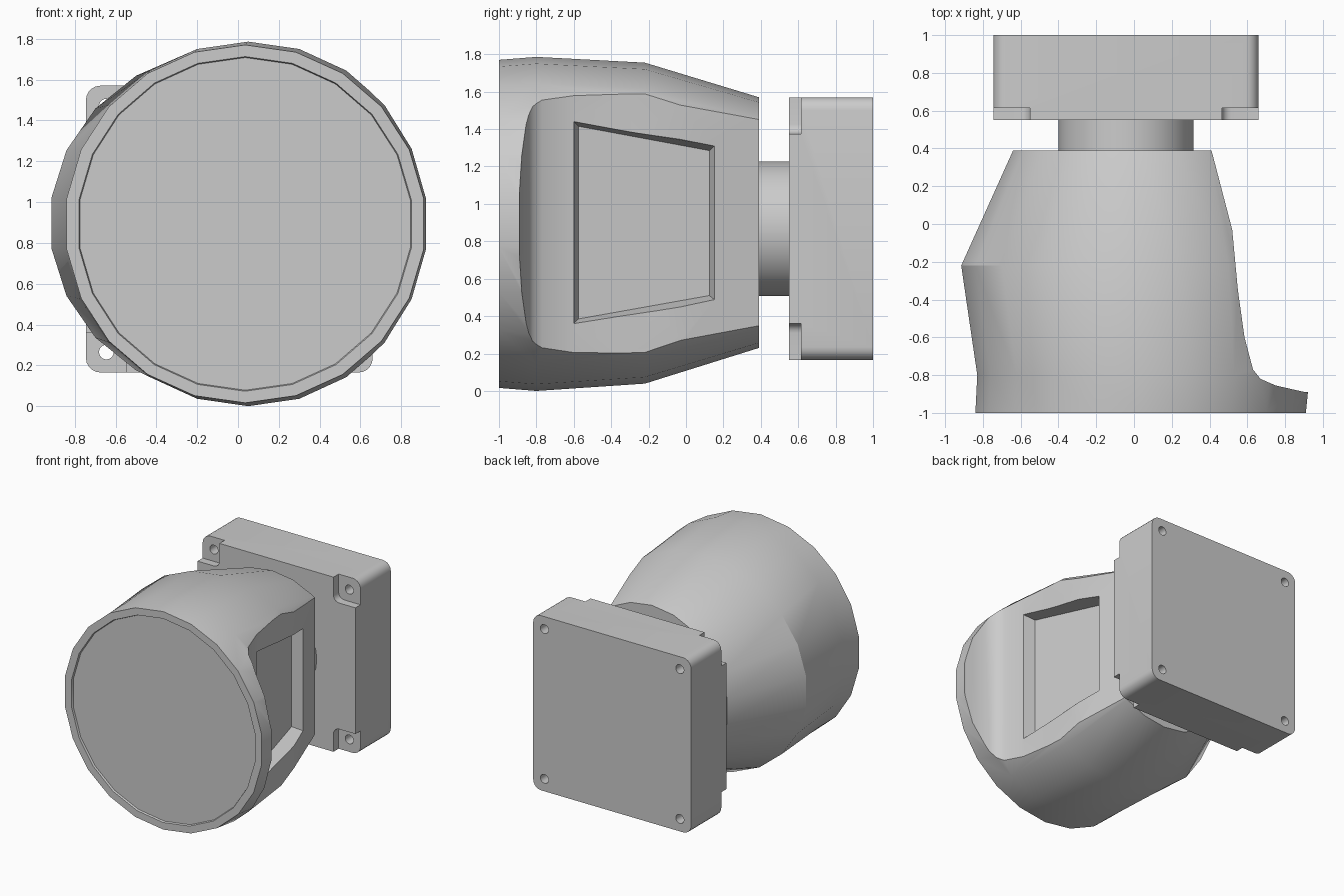
import bpy, bmesh
from math import sin, cos, pi, radians

if "Cube" in bpy.data.objects:
    bpy.data.objects.remove(bpy.data.objects["Cube"])

CX, CZ, HALF = -0.0425, 0.8675, 0.7025   # mount plate centre and half width


def make(name, rings):
    """Closed skin through rings of equal point count, capped at both ends."""
    bm = bmesh.new()
    loops = [[bm.verts.new(p) for p in r] for r in rings]
    n = len(loops[0])
    for a, b in zip(loops, loops[1:]):
        for i in range(n):
            bm.faces.new((a[i], a[(i + 1) % n], b[(i + 1) % n], b[i]))
    bm.faces.new(loops[0])
    bm.faces.new(loops[-1])
    bmesh.ops.recalc_face_normals(bm, faces=bm.faces)
    me = bpy.data.meshes.new(name)
    bm.to_mesh(me)
    bm.free()
    ob = bpy.data.objects.new(name, me)
    bpy.context.collection.objects.link(ob)
    return ob


def prism_y(name, pts, y0, y1):
    return make(name, [[(x, y, z) for x, z in pts] for y in (y0, y1)])


def ellipse(cx, cz, rx, rz, n):
    return [(cx + rx * cos((i + .5) * 2 * pi / n), cz + rz * sin((i + .5) * 2 * pi / n))
            for i in range(n)]


def rounded_square(cx, cz, h, r, seg=5):
    pts = []
    for q, (sx, sz) in enumerate(((1, 1), (-1, 1), (-1, -1), (1, -1))):
        for k in range(seg + 1):
            a = (q + k / seg) * pi / 2
            pts.append((cx + sx * (h - r) + r * cos(a), cz + sz * (h - r) + r * sin(a)))
    return pts


def activate(ob):
    bpy.ops.object.select_all(action='DESELECT')
    ob.select_set(True)
    bpy.context.view_layer.objects.active = ob


def cut(ob, cutter):
    cutter.hide_render = True
    m = ob.modifiers.new("cut", 'BOOLEAN')
    m.operation, m.solver, m.object = 'DIFFERENCE', 'EXACT', cutter
    activate(ob)
    bpy.ops.object.modifier_apply(modifier=m.name)
    bpy.data.objects.remove(cutter, do_unlink=True)


def smooth(ob, deg=30):
    activate(ob)
    bpy.ops.object.shade_smooth_by_angle(angle=radians(deg))


# Mount plate: rounded block with four corner notches and through holes
plate = prism_y("mount_plate", rounded_square(CX, CZ, HALF, 0.07), 0.55, 1.0)
for sx in (-1, 1):
    for sz in (-1, 1):
        cut(plate, prism_y("notch_cutter",
                           rounded_square(CX + sx * 0.7025, CZ + sz * 0.7025, 0.195, 0.05), 0.4, 0.615))
        cut(plate, prism_y("hole_cutter",
                           ellipse(CX + sx * 0.6025, CZ + sz * 0.6025, 0.036, 0.036, 20), 0.3, 1.2))
smooth(plate)

# Shaft between plate and knob
smooth(prism_y("shaft", ellipse(CX, CZ, 0.357, 0.36, 48), 0.37, 0.57))

# Knob body: y, centre x, centre z, radius x, radius z
sections = [(-0.985, .035, .893, .81, .815), (-1.0, .035, .893, .815, .82),
            (-1.0, .035, .893, .875, .877), (-0.8, .05, .893, .88, .893),
            (-0.22, 0, .897, .915, .858), (0.39, .03, .9, .67, .67)]
body = make("knob_body", [[(x, y, z) for x, z in ellipse(cx, cz, rx * 1.01, rz, 22)]
                          for y, cx, cz, rx, rz in sections])

# Flattened right side, leaving a thin flange at the front
side = [(1.4, -.89), (.905, -.89), (.86, -.88), (.75, -.855), (.67, -.82), (.63, -.77),
        (.585, -.6), (.55, -.35), (.52, -.03), (.405, .41), (1.4, .41)]
cut(body, make("side_cutter", [[(x, y, z) for x, y in side] for z in (-0.5, 2.3)]))

# Tapered finger recess in the flat side
floor = [(.49, -.575, .385), (.39, .125, .51), (.39, .125, 1.285), (.49, -.575, 1.415)]
mouth = [(.68, -.625, .335), (.56, .18, .465), (.56, .18, 1.335), (.68, -.625, 1.465)]
cut(body, make("recess_cutter", [floor, mouth]))
smooth(body, 28)
